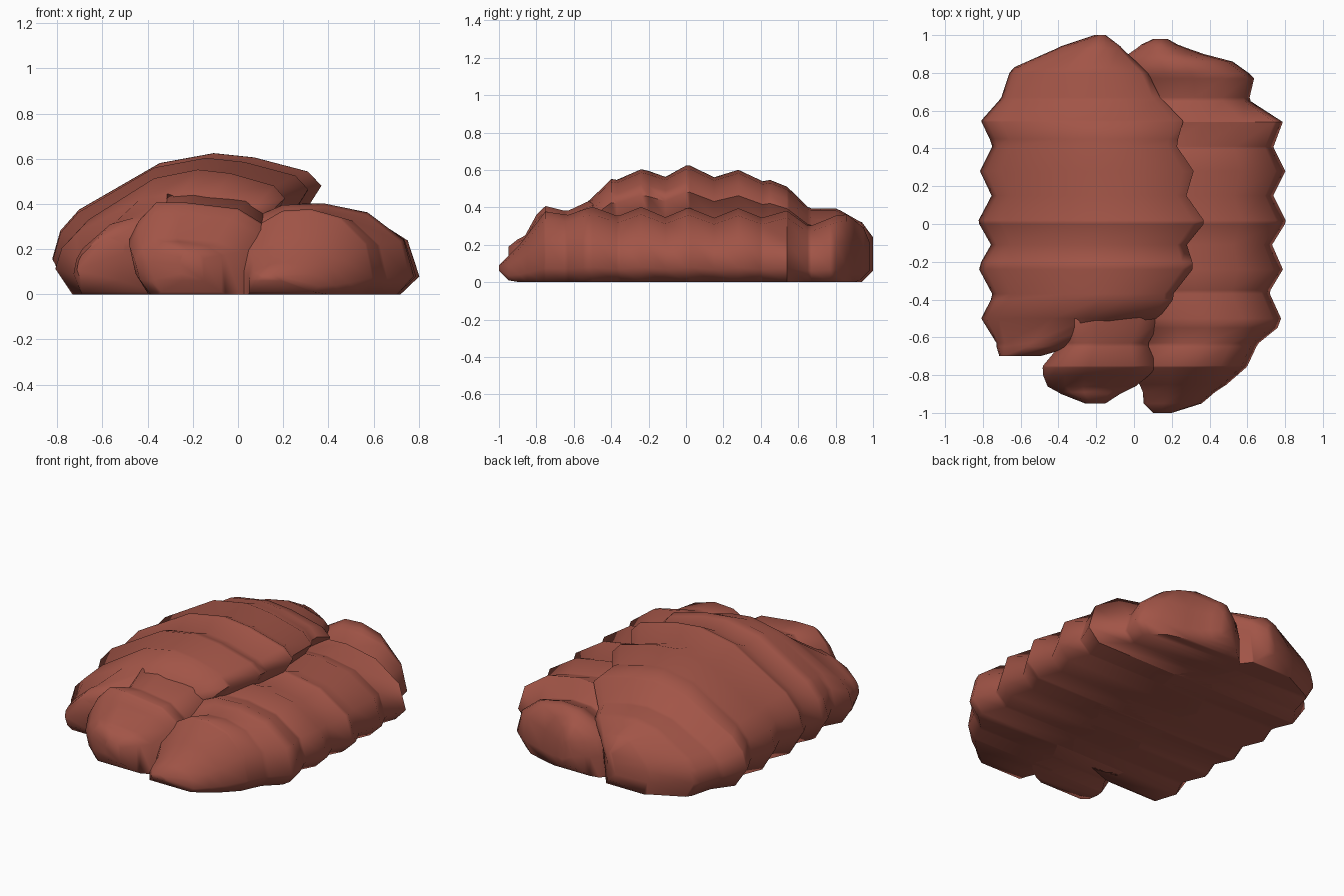
import bpy, bmesh, math
from mathutils import Vector

if "Cube" in bpy.data.objects:
    bpy.data.objects.remove(bpy.data.objects["Cube"], do_unlink=True)

# Reddish brown clay, the only colour
clay = bpy.data.materials.new("reddish_brown")
clay.use_nodes = True
color = (.36, .09, .063, 1)
clay.diffuse_color = color
clay.node_tree.nodes["Principled BSDF"].inputs["Base Color"].default_value = color

RIB_SPACING = .26
RIB_START = .02
RIB_DEPTH = .033


def envelope_at(keys, y):
    """Blend the (y, x_min, x_max, height) keys on either side of y."""
    for a, b in zip(keys, keys[1:]):
        if y <= b.x:
            return a.lerp(b, (y - a.x) / (b.x - a.x))


def ribbed_stations(keys):
    """Place a ridge and a groove in every rib, fading out towards the tips."""
    front, back = keys[0].x, keys[-1].x
    grid = [RIB_START + i * RIB_SPACING / 2 for i in range(-8, 9)]
    inner = [y for y in grid if front < y < back]
    for y in sorted(set(inner + [key.x for key in keys])):
        _, left, right, height = envelope_at(keys, y)
        fade = math.sqrt(max(0, 1 - y * y))
        rib = RIB_DEPTH * fade * math.cos(math.tau * (y - RIB_START) / RIB_SPACING)
        lift = max(0, .06 - min(y - front, back - y))
        yield y, left - rib, right + rib, lift, height + rib * .8


def ribbed_lobe(name, section, keys):
    """Skin a unit cross-section along y, following the ribbed envelope."""
    bm = bmesh.new()
    rings = []
    for y, left, right, bottom, top in ribbed_stations([Vector(k) for k in keys]):
        rings.append([bm.verts.new((left + u * (right - left), y,
                                    bottom + v * (top - bottom)))
                      for u, v in section])
    for ring, following in zip(rings, rings[1:]):
        for i in range(len(section)):
            bm.faces.new((ring[i - 1], ring[i], following[i], following[i - 1]))
    bm.faces.new(rings[0])
    bm.faces.new(rings[-1])
    bmesh.ops.recalc_face_normals(bm, faces=bm.faces)
    mesh = bpy.data.meshes.new(name)
    bm.to_mesh(mesh)
    bm.free()
    mesh.materials.append(clay)
    lobe = bpy.data.objects.new(name, mesh)
    bpy.context.collection.objects.link(lobe)
    bpy.ops.object.select_all(action="DESELECT")
    lobe.select_set(True)
    bpy.context.view_layer.objects.active = lobe
    bpy.ops.object.shade_smooth_by_angle(angle=math.radians(65))


# Tall lobe with an overhanging lip on its left side
ribbed_lobe(
    "tall_lobe",
    section=[(.08, 0), (0, .25), (.03, .45), (.1, .6), (.4, .93), (.6, 1),
             (.75, .97), (.95, .87), (1, .77), (.95, .62), (.9, 0)],
    keys=[(-.7, -.71, -.5, .25), (-.65, -.75, -.3, .35), (-.5, -.78, .1, .43),
          (-.4, -.78, .23, .57), (-.2, -.79, .29, .58), (0, -.79, .34, .6),
          (.45, -.78, .25, .56), (.55, -.78, .23, .48), (.65, -.74, .18, .42),
          (.83, -.62, .03, .37), (.94, -.4, -.06, .33), (1, -.21, -.15, .24)])

# Low lobe running the whole length of the left side
ribbed_lobe(
    "low_lobe",
    section=[(0, 0), (0, .4), (.06, .7), (.35, .98), (.55, 1), (.77, .9),
             (.95, .6), (1, .2), (.92, 0)],
    keys=[(-1, .1, .2, .09), (-.95, .05, .36, .14), (-.85, .02, .5, .26),
          (-.75, 0, .58, .36), (-.65, 0, .67, .38), (-.55, -.05, .75, .38),
          (-.35, -.2, .75, .38), (0, -.2, .77, .37), (.4, -.2, .77, .37),
          (.54, -.1, .76, .36), (.65, -.05, .64, .32), (.77, -.06, .62, .33),
          (.86, -.06, .52, .36), (.9, -.04, .38, .34), (.95, .03, .24, .3),
          (.98, .1, .18, .22)])

# Rounded knob at the front
ribbed_lobe(
    "front_knob",
    section=[(.15, 0), (.05, .25), (0, .6), (.07, .8), (.2, 1), (.4, 1),
             (.8, .93), (1, .75), (1, 0)],
    keys=[(-.95, -.26, -.15, .19), (-.9, -.4, -.06, .24), (-.86, -.47, .02, .26),
          (-.8, -.47, .07, .35), (-.75, -.46, .1, .39), (-.65, -.42, .1, .4),
          (-.5, -.4, .12, .42), (-.35, -.3, .1, .44)])
